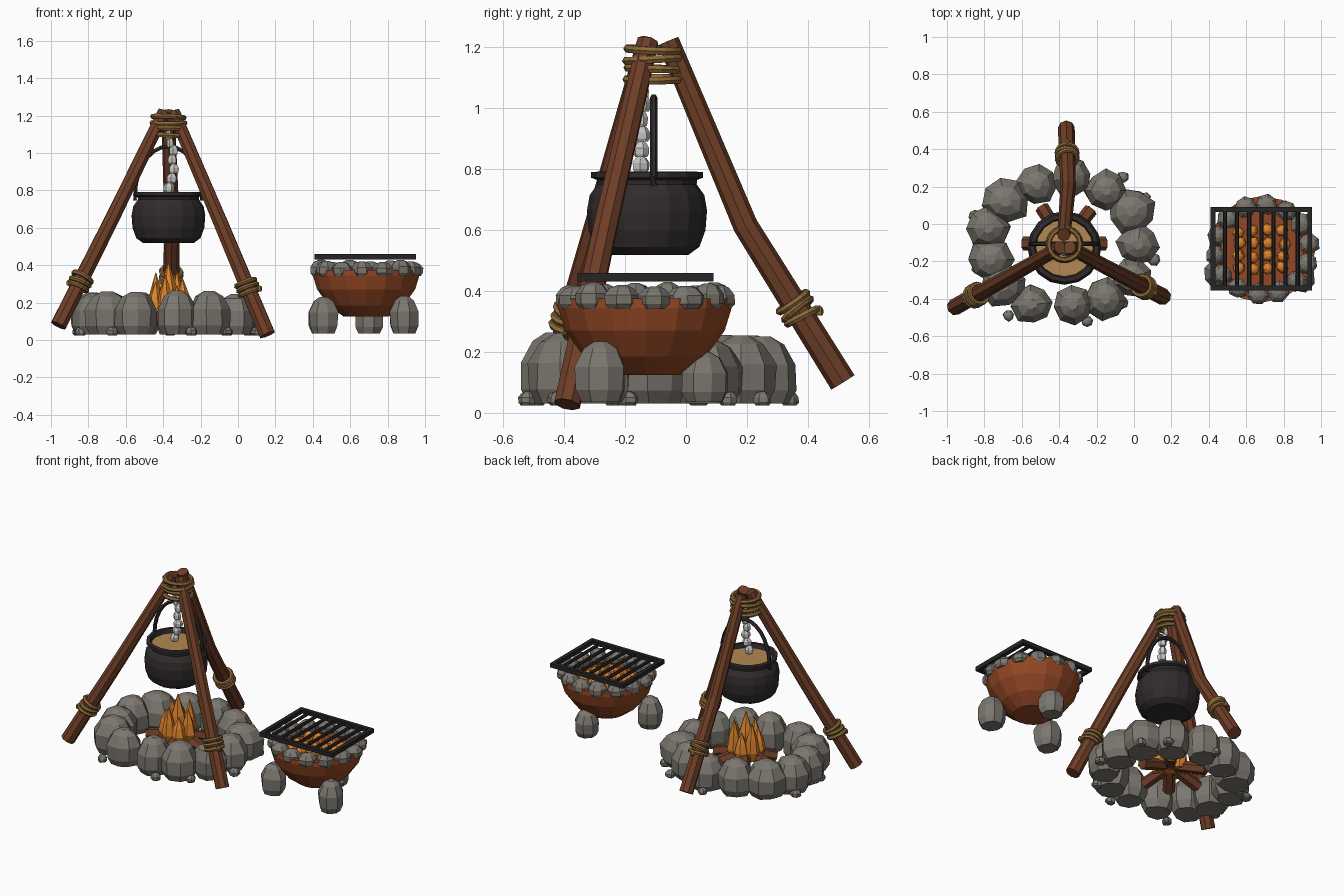
import bpy, bmesh, math, random
from mathutils import Vector, Matrix

if "Cube" in bpy.data.objects:
    bpy.data.objects.remove(bpy.data.objects["Cube"])

random.seed(4)
TAU = math.tau


def material(name, r, g, b):
    m = bpy.data.materials.new(name)
    m.diffuse_color = (r, g, b, 1)
    m.use_nodes = True
    m.node_tree.nodes["Principled BSDF"].inputs["Base Color"].default_value = m.diffuse_color
    return m


WOOD = material("brown_wood", .155, .048, .020)
STONE = material("grey_stone", .20, .185, .16)
CLAY = material("rust_clay", .30, .065, .018)
IRON = material("pot_iron", .030, .024, .025)
BAR = material("grate_black", .018, .018, .019)
ROPE = material("tan_rope", .26, .14, .04)
STEW = material("stew", .45, .25, .085)
FLAME = material("orange_flame", .72, .23, .025)
CHAIN = material("pale_chain", .58, .58, .57)


def finish(name, bm, mat):
    bmesh.ops.recalc_face_normals(bm, faces=bm.faces)
    me = bpy.data.meshes.new(name)
    bm.to_mesh(me)
    bm.free()
    me.materials.append(mat)
    ob = bpy.data.objects.new(name, me)
    bpy.context.collection.objects.link(ob)
    return ob


def skin(bm, rings, closed=False):
    """Join vertex rings with quads and cap the ends."""
    n = len(rings[0])
    pairs = list(zip(rings, rings[1:])) + ([(rings[-1], rings[0])] if closed else [])
    for a, b in pairs:
        for i in range(n):
            j = (i + 1) % n
            bm.faces.new((a[i], a[j], b[j], b[i]))
    if not closed:
        bm.faces.new(rings[0])
        bm.faces.new(rings[-1])


def lathe(name, prof, loc, n, mat, jitter=0.0, turn=0.0, scale=(1, 1)):
    """Spin a (radius, height) profile around a vertical axis."""
    bm = bmesh.new()
    rings = []
    wob = [1 + random.uniform(-jitter, jitter) for _ in range(n)]
    for r, z in prof:
        ring = []
        for i in range(n):
            a = TAU * i / n
            k = r * wob[i] * (1 + random.uniform(-jitter, jitter) * .5)
            v = Matrix.Rotation(turn, 3, 'Z') @ Vector((k * math.cos(a) * scale[0], k * math.sin(a) * scale[1], 0))
            ring.append(bm.verts.new((loc[0] + v.x, loc[1] + v.y, loc[2] + z)))
        rings.append(ring)
    skin(bm, rings)
    return finish(name, bm, mat)


def tube(name, pts, radii, n, mat):
    """Loft a round bar along a path."""
    bm = bmesh.new()
    pts = [Vector(p) for p in pts]
    rings = []
    for i, p in enumerate(pts):
        d = (pts[min(i + 1, len(pts) - 1)] - pts[max(i - 1, 0)]).normalized()
        q = d.to_track_quat('Z', 'Y')
        rings.append([bm.verts.new(p + q @ Vector((radii[i] * math.cos(TAU * k / n), radii[i] * math.sin(TAU * k / n), 0)))
                      for k in range(n)])
    skin(bm, rings)
    return finish(name, bm, mat)


def hoop(name, centre, axis, R, r, mat, n=14, m=6):
    bm = bmesh.new()
    q = Vector(axis).to_track_quat('Z', 'Y')
    rings = []
    for i in range(n):
        a = TAU * i / n
        rings.append([bm.verts.new(Vector(centre) + q @ Vector((
            (R + r * math.cos(TAU * k / m)) * math.cos(a),
            (R + r * math.cos(TAU * k / m)) * math.sin(a),
            r * math.sin(TAU * k / m)))) for k in range(m)])
    skin(bm, rings, True)
    return finish(name, bm, mat)


def stone(name, x, y, z0, z1, r, mat=STONE, n=8, jitter=.09, turn=None):
    h = z1 - z0
    prof = [(r * .78, 0), (r, .2 * h), (r * 1.02, .58 * h), (r * .68, .88 * h), (r * .25, h)]
    turn = random.uniform(0, TAU) if turn is None else turn
    return lathe(name, prof, (x, y, z0), n, mat, jitter, turn)


def wobble(axis, k):
    return Vector(axis).normalized() + Vector([random.uniform(-k, k) for _ in range(3)])


# Tripod legs, each with a rope binding near the foot
legs = {
    "left": ((-.395, -.125, 1.22), (-.675, -.285, .645), (-.96, -.445, .078), .31),
    "right": ((-.345, -.125, 1.22), (-.09, -.262, .62), (.157, -.39, .028), .28),
    "back": ((-.375, -.058, 1.22), (-.352, .195, .615), (-.362, .515, .10), .34),
}
for side, (top, mid, foot, zr) in legs.items():
    tube(side + "_tripod_leg", (top, mid, foot), (.036, .041, .045), 8, WOOD)
    top, mid, foot = Vector(top), Vector(mid), Vector(foot)
    d = (mid - foot).normalized()
    c = foot + d * ((zr - foot.z) / d.z)
    for i in range(3):
        hoop(f"{side}_leg_rope_{i+1}", c + d * (i - 1) * .028, wobble(d, .12), .054, .013, ROPE)
    out = Vector((c.x + .37, c.y + .1, 0)).normalized()
    stone(side + "_rope_knot", c.x + out.x * .07, c.y + out.y * .07, c.z - .02, c.z + .012, .015, ROPE, 6)

# Rope lashing at the tripod top
for i, z in enumerate((1.095, 1.13, 1.16, 1.192)):
    hoop(f"top_lashing_{i+1}", (-.372, -.108, z), wobble((0, 0, 1), .06), .088 - .004 * (i % 2), .014, ROPE, 16)

# Cooking pot with stew, bail handle and chain
PX, PY = -.372, -.128
lathe("cooking_pot", [(.135, .518), (.172, .545), (.192, .60), (.197, .665), (.188, .715), (.163, .75),
                      (.165, .765), (.184, .772), (.184, .79), (.160, .792), (.150, .755)], (PX, PY, 0), 16, IRON)
lathe("stew_surface", [(.153, .752), (.153, .764)], (PX, PY, 0), 16, STEW)
arc = [(PX - .178 * math.cos(math.pi * i / 14), PY + .022, .775 + .26 * math.sin(math.pi * i / 14)) for i in range(15)]
tube("pot_handle", [(arc[0][0], arc[0][1], .745)] + arc + [(arc[-1][0], arc[-1][1], .745)], [.012] * 17, 6, IRON)
for i, (x, z, r) in enumerate(((-.368, .79, .028), (-.352, .84, .026), (-.345, .89, .028), (-.35, .94, .024),
                               (-.345, .99, .025), (-.362, 1.03, .02), (-.37, 1.07, .016))):
    stone(f"chain_link_{i+1}", x, -.148 + .006 * (i > 3), z, z + .052, r, CHAIN, 6)

# Ring of big fire stones
ring = ((-.33, .25), (-.15, .18), (-.01, .07), (.02, -.11), (-.01, -.29), (-.155, -.40), (-.325, -.435),
        (-.545, -.43), (-.70, -.33), (-.77, -.19), (-.78, -.02), (-.69, .12), (-.52, .21))
for i, (x, y) in enumerate(ring):
    stone(f"fire_ring_stone_{i+1}", x, y, .03, random.uniform(.24, .265), random.uniform(.105, .122))
# Pebbles around the ring
for i, (x, y, r) in enumerate(((.105, -.19, .034), (-.67, -.49, .03), (-.06, .25, .032), (-.06, -.42, .032),
                               (-.85, .04, .035), (-.36, .34, .03), (.06, .14, .03), (-.25, -.52, .032),
                               (-.84, -.24, .03))):
    stone(f"pebble_{i+1}", x, y, .025, .07, r, n=7)

# Firewood star and flames
for i, (deg, L) in enumerate(((0, .22), (52, .23), (122, .23), (180, .22), (232, .19), (285, .19))):
    a = math.radians(deg)
    ca, sa = math.cos(a), math.sin(a)
    tube(f"fire_log_{i+1}", ((PX + L * ca, -.105 + L * sa, .085), (PX - .04 * ca, -.105 - .04 * sa, .165)),
         (.038, .034), 6, WOOD)
flames = [(0, 0, .415, .06)] + [(.075 * math.cos(TAU * i / 7), .075 * math.sin(TAU * i / 7),
                                 (.33, .37, .30, .36, .31, .35, .29)[i], .046) for i in range(7)]
for i, (x, y, h, r) in enumerate(flames):
    lathe(f"flame_{i+1}", [(r * .6, .11), (r, .17), (r * .72, .17 + (h - .17) * .45), (.002, h)],
          (PX + x, -.11 + y, 0), 6, FLAME, .08, i)

# Clay brazier bowl on three stone feet
GX, GY = .685, -.135
lathe("brazier_bowl", [(.12, .125), (.20, .185), (.262, .27), (.285, .345), (.285, .375), (.245, .375), (.225, .325)],
      (GX, GY, 0), 16, CLAY)
for i, (x, y, z) in enumerate(((.455, -.27, .23), (.89, -.28, .235), (.70, .06, .20))):
    stone(f"brazier_foot_{i+1}", x, y, .035, z, .08)
# Small stones round the brazier rim
for i in range(14):
    a = TAU * (i + .3) / 14
    stone(f"rim_stone_{i+1}", GX + .252 * math.cos(a), GY + .242 * math.sin(a), .342, random.uniform(.415, .43),
          random.uniform(.052, .06), n=7)
# Glowing coals
for i in range(4):
    for j in range(4):
        stone(f"coal_{i}_{j}", .56 + .08 * i + random.uniform(-.01, .01), -.235 + .066 * j + random.uniform(-.01, .01),
              .32, random.uniform(.365, .39), .034, FLAME, 6)

# Iron grate: frame rails and thin bars
X0, X1, Y0, Y1, GZ = .422, .940, -.343, .077, .445


def box(name, cx, cy, sx, sy, sz):
    bm = bmesh.new()
    bmesh.ops.create_cube(bm, size=1, matrix=Matrix.Translation((cx, cy, GZ)) @ Matrix.Diagonal((sx, sy, sz, 1)))
    return finish(name, bm, BAR)


for k, y in (("front", Y0), ("back", Y1)):
    box(k + "_grate_rail", (X0 + X1) / 2, y, X1 - X0 + .026, .026, .028)
for k, x in (("left", X0), ("right", X1)):
    box(k + "_grate_rail", x, (Y0 + Y1) / 2, .026, Y1 - Y0 + .026, .028)
for i in range(1, 8):
    x = X0 + (X1 - X0) * i / 8
    tube(f"grate_bar_{i}", ((x, Y0 - .012, GZ + .004), (x, Y1 + .012, GZ + .004)), (.011, .011), 6, BAR)
